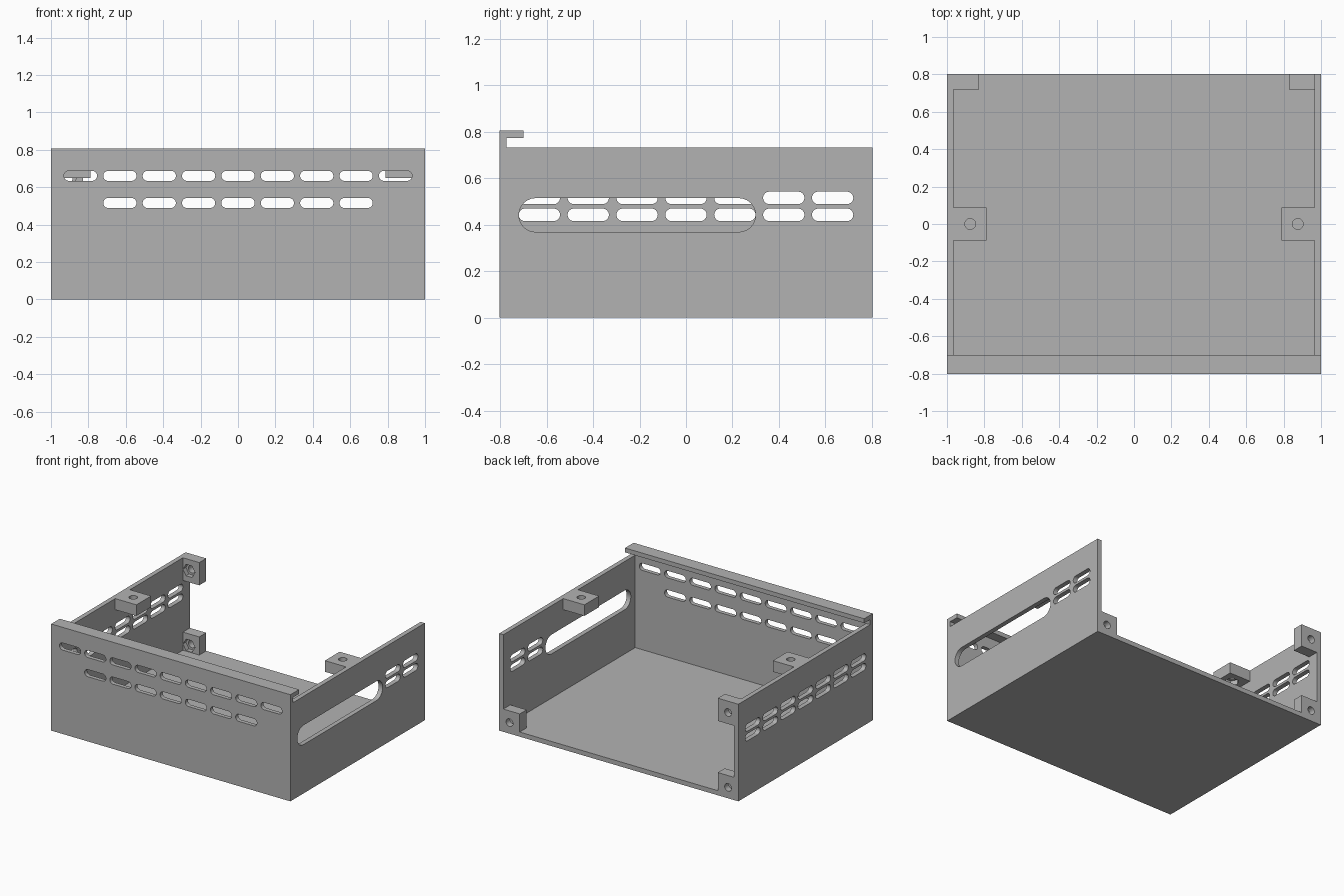
import bpy, bmesh
from math import cos, sin, pi

cube = bpy.data.objects.get("Cube")
if cube:
    bpy.data.objects.remove(cube, do_unlink=True)

# One flat grey plastic
GREY = (0.45, 0.45, 0.45, 1)
grey = bpy.data.materials.new("grey plastic")
grey.use_nodes = True
grey.diffuse_color = GREY
grey.node_tree.nodes["Principled BSDF"].inputs["Base Color"].default_value = GREY

# Overall sizes
W, D = 1.0, 0.803            # half width, half depth
WALL = 0.035
IN = W - WALL                # inner face of the side walls
FRONT_IN = -0.772            # inner face of the front panel
SIDE_TOP, TOP, LIP_UNDER, LIP_BACK = 0.734, 0.806, 0.773, -0.70
PITCH, SLOT_W, SLOT_H = 0.2105, 0.178, 0.054
HOLE_R, NUT_R, NUT_DEPTH = 0.029, 0.05, 0.035


def place(axis, u, v, t):
    return {"x": (t, u, v), "y": (u, t, v), "z": (u, v, t)}[axis]


def make(name, prisms):
    """Build one object from prisms given as (profile, axis, start, end)."""
    bm = bmesh.new()
    for profile, axis, lo, hi in prisms:
        face = bm.faces.new([bm.verts.new(place(axis, u, v, lo)) for u, v in profile])
        new = bmesh.ops.extrude_face_region(bm, geom=[face])["geom"]
        shift = place(axis, 0, 0, hi - lo)
        bmesh.ops.translate(bm, vec=shift, verts=[g for g in new if isinstance(g, bmesh.types.BMVert)])
    bmesh.ops.recalc_face_normals(bm, faces=bm.faces)
    mesh = bpy.data.meshes.new(name)
    bm.to_mesh(mesh)
    bm.free()
    mesh.materials.append(grey)
    obj = bpy.data.objects.new(name, mesh)
    bpy.context.collection.objects.link(obj)
    return obj


def cut(obj, prisms):
    """Subtract prisms from an object and drop the cutter."""
    cutter = make("cutter", prisms)
    cutter.hide_render = True
    mod = obj.modifiers.new("openings", "BOOLEAN")
    mod.operation, mod.solver, mod.object = "DIFFERENCE", "EXACT", cutter
    bpy.ops.object.select_all(action="DESELECT")
    bpy.context.view_layer.objects.active = obj
    obj.select_set(True)
    bpy.ops.object.modifier_apply(modifier=mod.name)
    bpy.data.objects.remove(cutter, do_unlink=True)
    bpy.ops.object.shade_smooth_by_angle(angle=pi / 6)


def rect(u0, u1, v0, v1):
    return [(u0, v0), (u1, v0), (u1, v1), (u0, v1)]


def ring(u, v, r, n):
    return [(u + r * cos(2 * pi * i / n), v + r * sin(2 * pi * i / n)) for i in range(n)]


def stadium(u, v, width, height, n=12):
    r, half = height / 2, (width - height) / 2
    right = [(u + half + r * cos(a), v + r * sin(a)) for a in [pi * (i / n - 0.5) for i in range(n + 1)]]
    return right + [(2 * u - p, 2 * v - q) for p, q in right]


def slot_row(columns, z, axis, lo, hi):
    return [(stadium(i * PITCH, z, SLOT_W, SLOT_H), axis, lo, hi) for i in columns]


# Floor
make("floor", [(rect(-IN, IN, FRONT_IN, D), "z", 0, WALL)])

# Front panel with a top lip that holds the lid
lip_profile = [(-D, 0), (FRONT_IN, 0), (FRONT_IN, LIP_UNDER),
               (LIP_BACK, LIP_UNDER), (LIP_BACK, TOP), (-D, TOP)]
front = make("front_panel", [(lip_profile, "x", -W, W)])
cut(front, slot_row(range(-4, 5), 0.661, "y", -0.9, -0.74)
    + slot_row(range(-3, 4), 0.516, "y", -0.9, -0.74))

# Side walls: vents all along one, a long opening and four vents on the other
for name, side, columns in (("right_wall", -1, range(-3, 4)), ("left_wall", 1, (2, 3))):
    lo, hi = sorted((side * IN, side * W))
    wall = make(name, [(rect(FRONT_IN, D, 0, SIDE_TOP), "x", lo, hi)])
    openings = [s for z in (0.443, 0.516) for s in slot_row(columns, z, "x", lo - 0.1, hi + 0.1)]
    if side > 0:
        openings.append((stadium(-0.21, 0.442, 1.02, 0.146), "x", lo - 0.1, hi + 0.1))
    cut(wall, openings)

# Lid screw blocks halfway along the side walls, with nut pockets below
for name, side in (("right_lid_block", -1), ("left_lid_block", 1)):
    a, b = sorted((side * IN, side * 0.788))
    bottom = 0.65
    block = make(name, [(rect(a, b, -0.088, 0.088), "z", bottom, SIDE_TOP)])
    cut(block, [(ring(side * 0.876, 0, HOLE_R, 24), "z", bottom - 0.1, SIDE_TOP + 0.1)])
    cut(block, [(ring(side * 0.876, 0, NUT_R, 6), "z", bottom - 0.1, bottom + NUT_DEPTH)])

# Rear screw blocks in the corners, with nut pockets facing forward
for name, side, z0, z1, zc in (("right_lower_rear_block", -1, WALL, 0.172, 0.083),
                               ("left_lower_rear_block", 1, WALL, 0.172, 0.083),
                               ("right_upper_rear_block", -1, 0.562, SIDE_TOP, 0.648)):
    a, b = sorted((side * IN, side * 0.828))
    near = 0.72
    block = make(name, [(rect(a, b, z0, z1), "y", near, D)])
    cut(block, [(ring(side * 0.914, zc, HOLE_R, 24), "y", near - 0.1, D + 0.1)])
    cut(block, [(ring(side * 0.914, zc, NUT_R, 6), "y", near - 0.1, near + NUT_DEPTH)])
